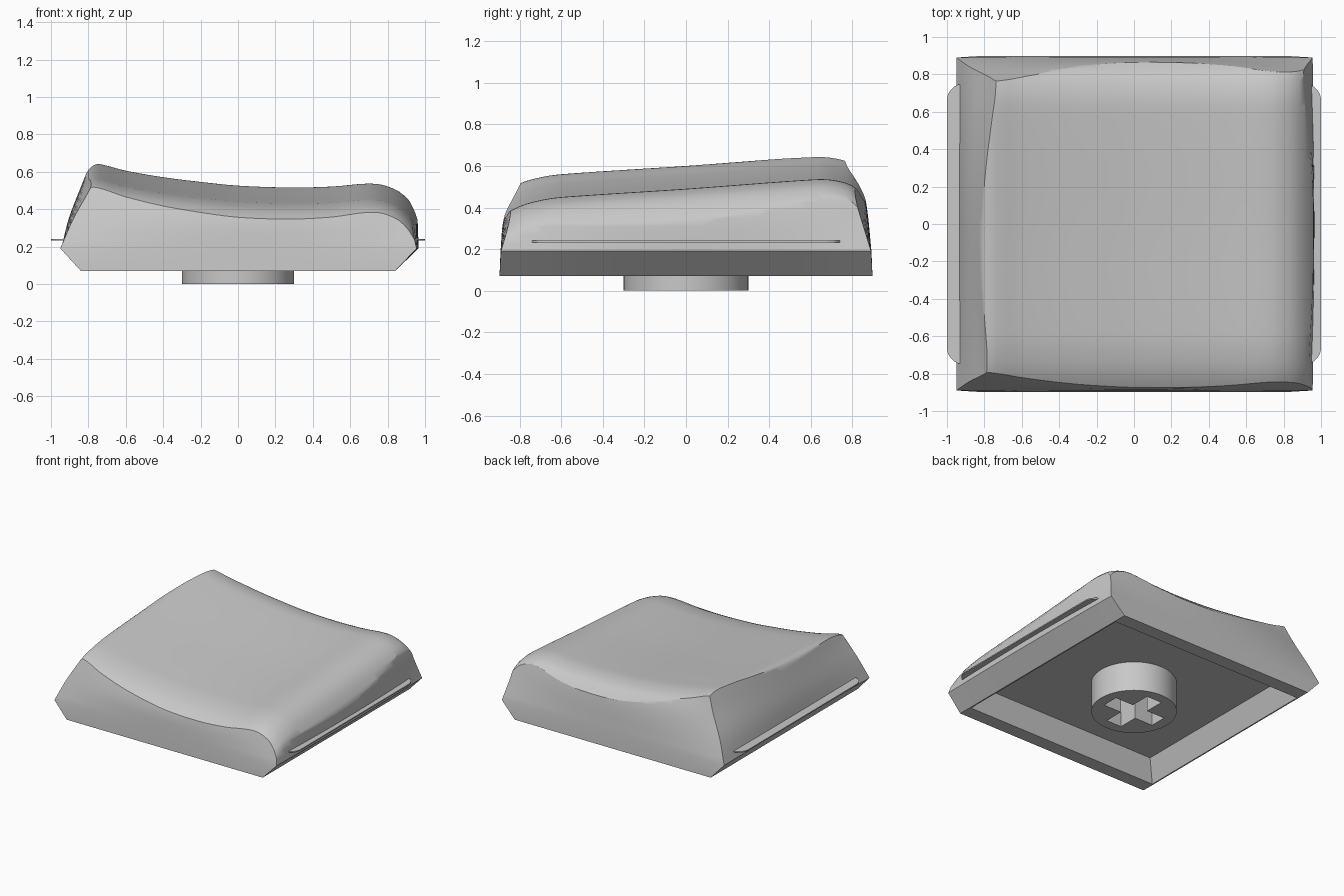
import bpy, bmesh, math

cube = bpy.data.objects.get("Cube")
if cube:
    bpy.data.objects.remove(cube, do_unlink=True)

grey = bpy.data.materials.new("light grey plastic")
grey.use_nodes = True
colour = (0.58, 0.58, 0.58, 1)
grey.diffuse_color = colour
grey.node_tree.nodes["Principled BSDF"].inputs["Base Color"].default_value = colour


def spline(points):
    """Smooth curve through (position, value) pairs, straight beyond the ends."""
    xs, ys = zip(*points)
    n = len(xs)
    slopes = []
    for i in range(n):
        a, b = max(i - 1, 0), min(i + 1, n - 1)
        slopes.append((ys[b] - ys[a]) / (xs[b] - xs[a]))

    def value(x):
        if x <= xs[0]:
            return ys[0] + slopes[0] * (x - xs[0])
        if x >= xs[-1]:
            return ys[-1] + slopes[-1] * (x - xs[-1])
        i = max(k for k in range(n - 1) if xs[k] <= x)
        h = xs[i + 1] - xs[i]
        t = (x - xs[i]) / h
        s = 1 - t
        return (ys[i] * s * s * (1 + 2 * t) + ys[i + 1] * t * t * (3 - 2 * t)
                + h * (slopes[i] * t * s * s - slopes[i + 1] * t * t * s))
    return value


def finish(name, bm):
    bmesh.ops.recalc_face_normals(bm, faces=bm.faces)
    mesh = bpy.data.meshes.new(name)
    bm.to_mesh(mesh)
    bm.free()
    mesh.materials.append(grey)
    obj = bpy.data.objects.new(name, mesh)
    bpy.context.collection.objects.link(obj)
    return obj


def loft(name, rings):
    """Closed solid through rings of points, capped at both ends."""
    bm = bmesh.new()
    rows = [[bm.verts.new(p) for p in ring] for ring in rings]
    n = len(rows[0])
    for low, high in zip(rows, rows[1:]):
        for i in range(n):
            j = (i + 1) % n
            bm.faces.new((low[i], low[j], high[j], high[i]))
    bm.faces.new(rows[0][::-1])
    bm.faces.new(rows[-1])
    return finish(name, bm)


def rectangle(hx, hy, z):
    return [(-hx, -hy, z), (hx, -hy, z), (hx, hy, z), (-hx, hy, z)]


def select(obj):
    bpy.ops.object.select_all(action='DESELECT')
    obj.select_set(True)
    bpy.context.view_layer.objects.active = obj


def combine(obj, tool, operation):
    tool.hide_render = True
    mod = obj.modifiers.new("cut", 'BOOLEAN')
    mod.operation = operation
    mod.solver = 'EXACT'
    mod.object = tool
    select(obj)
    bpy.ops.object.modifier_apply(modifier=mod.name)
    bpy.data.objects.remove(tool, do_unlink=True)


def smooth(obj, angle=30):
    select(obj)
    bpy.ops.object.shade_smooth_by_angle(angle=math.radians(angle))


# Wall positions by height, at the corners and at mid-side
right = (spline([(.19, .955), (.34, .92), (.42, .905), (.62, .85)]),
         spline([(.19, .965), (.34, .96), (.42, .945), (.62, .90)]))
left = (spline([(.19, -.95), (.35, -.88), (.52, -.785), (.62, -.74)]),
        spline([(.19, -.945), (.35, -.905), (.52, -.84), (.62, -.80)]))
front = (spline([(.19, -.89), (.34, -.845), (.53, -.79), (.62, -.75)]),
         spline([(.19, -.892), (.34, -.878), (.48, -.83), (.62, -.76)]))
back = (spline([(.19, .89), (.42, .82), (.62, .765)]),
        spline([(.19, .892), (.42, .867), (.53, .835), (.62, .775)]))


def wall_ring(z, steps=20):
    (r, rm), (l, lm), (f, fm), (b, bm_) = [
        (c(z), m(z)) for c, m in (right, left, front, back)]
    ts = [-1 + 2 * i / steps for i in range(steps)]

    def along(a, b, t):
        return a + (b - a) * (t + 1) / 2

    def bow(corner, mid, t):
        return corner + (mid - corner) * (1 - t * t)
    return ([(along(l, r, t), bow(f, fm, t), z) for t in ts]
            + [(bow(r, rm, t), along(f, b, t), z) for t in ts]
            + [(along(r, l, t), bow(b, bm_, t), z) for t in ts]
            + [(bow(l, lm, t), along(b, f, t), z) for t in ts])


# Bottom ring is pulled in at the sides to make the undercut
base = [(max(-.84, min(.84, x)), math.copysign(.897, y) if abs(y) > .88 else y, .07)
        for x, y, z in wall_ring(.19)]
body = loft("keycap_body", [base] + [wall_ring(.19 + .04 * i) for i in range(14)])

# Dished, sloping top surface as a solid, intersected with the walls
across = spline([(-.9, -.12), (-.82, -.02), (-.77, 0), (-.6, -.04), (-.4, -.075),
                 (-.2, -.10), (0, -.12), (.28, -.13), (.5, -.125), (.73, -.11),
                 (.85, -.145), (.92, -.205), (.96, -.265)])
slope = spline([(-.9, .46), (-.87, .48), (-.79, .52), (-.7, .545), (-.6, .56),
                (0, .60), (.6, .644), (.7, .643), (.8, .615), (.87, .55)])
N = 72
bm = bmesh.new()
bmesh.ops.create_grid(bm, x_segments=N, y_segments=N, size=1.03)
edges = [e for e in bm.edges if e.is_boundary]
for v in bm.verts:
    v.co.z = across(v.co.x) + slope(v.co.y)
skirt = bmesh.ops.extrude_edge_only(bm, edges=edges)["geom"]
for v in skirt:
    if isinstance(v, bmesh.types.BMVert):
        v.co.z = -.3
bmesh.ops.holes_fill(bm, edges=[e for e in bm.edges if e.is_boundary], sides=0)
combine(body, finish("top_former", bm), 'INTERSECT')

# Shallow hollow underneath
hollow = loft("hollow_cutter", [rectangle(.835, .795, .05), rectangle(.83, .79, .07),
                                rectangle(.76, .73, .23)])
combine(body, hollow, 'DIFFERENCE')
smooth(body)

# Round stem with a cross-shaped socket
bm = bmesh.new()
bmesh.ops.create_cone(bm, cap_ends=True, segments=64, radius1=.3, radius2=.3, depth=.24)
bmesh.ops.translate(bm, verts=bm.verts, vec=(0, 0, .12))
stem = finish("stem", bm)
for hx, hy in ((.22, .065), (.065, .22)):
    slot = loft("slot_cutter", [rectangle(hx, hy, -.1), rectangle(hx, hy, .225)])
    combine(stem, slot, 'DIFFERENCE')
smooth(stem)

# Thin rounded fins on both sides
for side, name in ((1, "left_fin"), (-1, "right_fin")):
    outline = [(.9, -.75), (.95, -.75)]
    arc = [(.91 + .09 * math.cos(a), .66 + .09 * math.sin(a))
           for a in [math.pi / 2 * i / 8 for i in range(9)]]
    outline = [(x, -y) for x, y in reversed(arc)] + arc + [(.85, .75), (.85, -.75)]
    fin = loft(name, [[(side * x, y, z) for x, y in outline] for z in (.233, .242)])
    smooth(fin)
